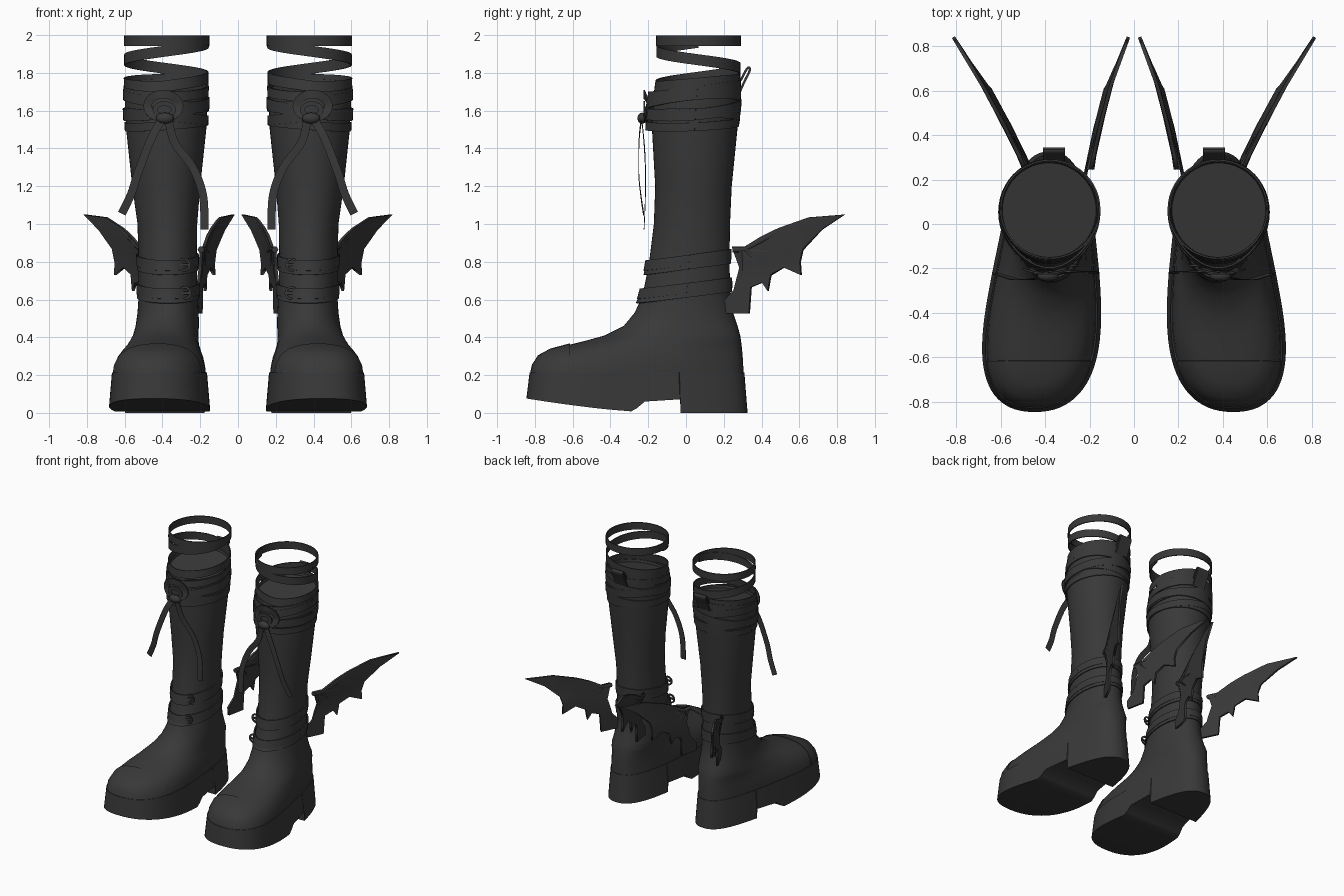
import bpy, bmesh, math
from mathutils import Vector

if "Cube" in bpy.data.objects:
    bpy.data.objects.remove(bpy.data.objects["Cube"])

leather = bpy.data.materials.new("charcoal leather")
leather.diffuse_color = (0.04, 0.04, 0.04, 1)
leather.use_nodes = True
leather.node_tree.nodes["Principled BSDF"].inputs["Base Color"].default_value = leather.diffuse_color
SEG = 48
TAU = 2 * math.pi
BACK_P = 0.82   # squareness of the heel

# Boot slices: z, front y, back y, rear centre x, rear half width, front centre x, front half width, roundness
ROWS = [
    (0.19, -0.825, 0.306, 0.378, 0.182, 0.447, 0.325, 0.87),
    (0.25, -0.812, 0.303, 0.378, 0.180, 0.447, 0.312, 0.87),
    (0.30, -0.78, 0.300, 0.377, 0.178, 0.442, 0.280, 0.87),
    (0.335, -0.715, 0.297, 0.376, 0.176, 0.435, 0.240, 0.87),
    (0.36, -0.62, 0.294, 0.376, 0.174, 0.425, 0.210, 0.87),
    (0.385, -0.52, 0.291, 0.376, 0.172, 0.415, 0.190, 0.88),
    (0.41, -0.43, 0.287, 0.374, 0.170, 0.40, 0.178, 0.89),
    (0.46, -0.33, 0.273, 0.371, 0.167, 0.383, 0.168, 0.94),
    (0.53, -0.272, 0.250, 0.37, 0.162, 0.37, 0.162, 1),
    (0.62, -0.23, 0.235, 0.37, 0.156, 0.37, 0.156, 1),
    (0.80, -0.195, 0.230, 0.373, 0.154, 0.373, 0.154, 1),
    (1.00, -0.17, 0.233, 0.374, 0.158, 0.374, 0.158, 1),
    (1.20, -0.163, 0.242, 0.38, 0.180, 0.38, 0.180, 1),
    (1.50, -0.18, 0.272, 0.38, 0.212, 0.38, 0.212, 1),
    (1.62, -0.175, 0.280, 0.381, 0.217, 0.381, 0.217, 1),
    (1.77, -0.155, 0.283, 0.381, 0.219, 0.381, 0.219, 1),
    (2.00, -0.15, 0.283, 0.377, 0.218, 0.377, 0.218, 1),
]


def row_at(z):
    z = min(max(z, ROWS[0][0]), ROWS[-1][0])
    for a, b in zip(ROWS, ROWS[1:]):
        if z <= b[0]:
            k = (z - a[0]) / (b[0] - a[0])
            return [p + (q - p) * k for p, q in zip(a, b)]


def section(z, t, off=0.0):
    """Point on the boot surface at height z and angle t (t = 0 is +x, t = pi/2 is the back)."""
    _, y0, y1, xr, wr, xf, wf, p = row_at(z)
    c, s = math.cos(t), math.sin(t)
    if s > 0 and p < 0.9:
        p = BACK_P
    sy = math.copysign(abs(s) ** p, s)
    sx = math.copysign(abs(c) ** p, c)
    k = ((1 - sy) / 2) ** 1.7
    y = (y0 + y1) / 2 + ((y1 - y0) / 2 + off) * sy
    return Vector((xr + (xf - xr) * k + (wr + (wf - wr) * k + off) * sx, y, z))


def finish(name, bm, thick=0, angle=40):
    """Turn a bmesh into a mirrored pair of parts."""
    bmesh.ops.recalc_face_normals(bm, faces=bm.faces[:])
    bm.edges.index_update()
    rims = [e.index for e in bm.edges if e.is_boundary]
    me = bpy.data.meshes.new(name)
    bm.to_mesh(me)
    bm.free()
    ob = bpy.data.objects.new(name, me)
    bpy.context.collection.objects.link(ob)
    me.materials.append(leather)
    bpy.ops.object.select_all(action='DESELECT')
    ob.select_set(True)
    bpy.context.view_layer.objects.active = ob
    bpy.ops.object.shade_smooth_by_angle(angle=math.radians(angle))
    if thick:
        for i in rims:
            me.edges[i].use_edge_sharp = True
        m = ob.modifiers.new("thickness", 'SOLIDIFY')
        m.thickness, m.offset = thick, 0
    ob.modifiers.new("other_boot", 'MIRROR')
    return ob


def loft(rings, closed=True, caps=(False, False)):
    bm = bmesh.new()
    vs = [[bm.verts.new(p) for p in r] for r in rings]
    n = len(rings[0])
    for a, b in zip(vs, vs[1:]):
        for i in range(n if closed else n - 1):
            j = (i + 1) % n
            bm.faces.new((a[i], a[j], b[j], b[i]))
    for ring, cap in zip((vs[0], vs[-1]), caps):
        if cap:
            bm.faces.new(ring)
    return bm


def around(f):
    return [f(TAU * i / SEG) for i in range(SEG)]


def band(name, zfun, height, off, turns=1.0, start=0.0, thick=0.008, peak=0.0):
    """Strap on the boot surface; zfun is its centre height by angle, peak pulls its front forward."""
    n = int(SEG * turns)
    ts = [start + TAU * turns * i / n for i in range(n + 1)]
    rings = [[section(zfun(t) + d, t, off) - Vector((0, peak * max(0, -math.sin(t)) ** 4, 0))
              for t in ts] for d in (-height / 2, height / 2)]
    return finish(name, loft(rings, closed=False), thick)


def strip(name, pts, width, side, thick=0.008):
    """Ribbon along a smoothed path; side is the width direction, or None for across in x-z."""
    pts = [Vector(p) for p in pts]
    path = []
    for i in range(len(pts) - 1):
        a, b, c, d = pts[max(i - 1, 0)], pts[i], pts[i + 1], pts[min(i + 2, len(pts) - 1)]
        for k in range(5):
            u = k / 5
            path.append(0.5 * (2 * b + (c - a) * u + (2 * a - 5 * b + 4 * c - d) * u * u
                               + (3 * b - a - 3 * c + d) * u ** 3))
    path.append(pts[-1])
    rings = []
    for i, p in enumerate(path):
        t = path[min(i + 1, len(path) - 1)] - path[max(i - 1, 0)]
        w = Vector(side) if side else Vector((t.z, 0, -t.x)).normalized()
        rings.append([p - w * width / 2, p + w * width / 2])
    return finish(name, loft(rings, closed=False), thick)


def flat_ring(name, centre, ax, az, width, bend=0.0, thick=0.008, n=24):
    """Flat oval ribbon ring facing the front, bent back at its sides."""
    rings = [[(centre[0] + (ax - d) * math.cos(t), centre[1] + bend * math.cos(t) ** 2,
               centre[2] + (az - d) * math.sin(t)) for t in (TAU * i / n for i in range(n))]
             for d in (0, width)]
    return finish(name, loft(rings), thick)


# Boot upper with sloping rim and shallow closed opening
def rim(t, off, drop=0):
    p = section(1.74, t, off)
    p.z = 1.70 + 0.16 * max(p.y + 0.15, 0) - drop
    return p


rings = [around(lambda t: section(r[0], t)) for r in ROWS if r[0] < 1.65]
rings += [around(lambda t: rim(t, 0)), around(lambda t: rim(t, -0.005)),
          around(lambda t: rim(t, -0.008, 0.02))]
finish("boot_upper", loft(rings, caps=(False, True)), angle=50)

# Toe cap, a slightly raised shell over the front of the foot
rings = [around(lambda t: section(z, t, 0.002) + Vector((0, 0, 0.004)))
         for z in (0.20, 0.25, 0.30, 0.335, 0.36, 0.385, 0.40)]
bm = loft(rings)
bmesh.ops.bisect_plane(bm, geom=bm.verts[:] + bm.edges[:] + bm.faces[:], plane_co=(0, -0.615, 0),
                       plane_no=(0, 1, 0), clear_outer=True)
finish("toe_cap", bm, 0.004)

# Sole with toe spring, arch gap and heel block
Y_MID, Y_HALF = -0.26, 0.566
stations = []
for i in range(24):
    y = Y_MID - Y_HALF * math.cos(math.pi / 2 * i / 24)
    if y < -0.31:
        stations.append((y, 0.01 + 0.07 * ((-0.3 - y) / 0.55) ** 1.3))
stations += [(-0.29, 0.008), (-0.26, 0.025), (-0.22, 0.06), (-0.04, 0.072), (-0.036, 0.0)]
stations += [(-0.036 + 0.342 * math.sin(math.pi / 2 * i / 14), 0.0) for i in range(1, 15)]
rings = []
for y, zb in stations:
    ring = []
    s = max(-1, min(1, (y - Y_MID) / Y_HALF))
    t = math.asin(math.copysign(abs(s) ** (1 / (BACK_P if s > 0 else 0.87)), s))
    for z, off, sgn in ((zb, 0.02, -1), (zb, 0.02, 1), (0.215, 0.003, 1), (0.215, 0.003, -1)):
        p = section(0.19, t if sgn > 0 else math.pi - t, off)
        p.z = z
        ring.append(p)
    rings.append(ring)
finish("sole", loft(rings, caps=(True, True)))

# Loose spiral ribbon above the boot: one level loop, then a falling coil
band("top_ribbon_loop", lambda t: 1.971, 0.056, 0.004)
band("ribbon_coil", lambda t: max(1.962 - 0.185 * (t - math.pi) / TAU, 1.745 + 0.02 * math.sin(t)),
     0.058, 0.001, turns=2.0, start=math.pi)

# Crossing wraps below the rim
for i, (z, tx, ty, h, off) in enumerate([
        (1.705, 0.0, 0.03, 0.05, 0.004), (1.655, 0.03, 0.02, 0.055, 0.006),
        (1.61, -0.03, 0.02, 0.06, 0.009), (1.57, 0.02, 0.0, 0.05, 0.006),
        (1.53, -0.015, 0.01, 0.045, 0.004)]):
    band(f"calf_wrap_{i + 1}", lambda t: z + tx * math.cos(t) + ty * math.sin(t), h, off, peak=0.028)

# Ankle straps and their buckles
for i, (z, off) in enumerate([(0.81, 0.007), (0.66, 0.008)]):
    zf = lambda t: z + 0.03 * math.sin(t)
    band(f"ankle_strap_{i + 1}", zf, 0.055, off, peak=0.01)
    band(f"ankle_strap_edge_{i + 1}", lambda t: zf(t) - 0.035, 0.03, off - 0.003, peak=0.008)
    p = section(z - 0.025, math.radians(240), 0.02)
    flat_ring(f"buckle_{i + 1}", p, 0.036, 0.036, 0.012, n=16)
    strip(f"buckle_prong_{i + 1}", [p + Vector((-0.03, 0, 0)), p + Vector((0.045, -0.01, 0))],
          0.014, (0, 0, 1))

# Front bow: flat oval loops, knot and two hanging tails
flat_ring("bow_loop", (0.395, -0.222, 1.625), 0.106, 0.085, 0.045, bend=0.02)
flat_ring("bow_inner_loop", (0.39, -0.222, 1.605), 0.062, 0.045, 0.025)
bm = bmesh.new()
bmesh.ops.create_icosphere(bm, subdivisions=2, radius=1)
for v in bm.verts:
    v.co = Vector((0.387 + 0.05 * v.co.x, -0.232 + 0.026 * v.co.y, 1.56 + 0.03 * v.co.z))
finish("bow_knot", bm)
strip("bow_tail_outer", [(0.40, -0.235, 1.56), (0.46, -0.248, 1.45), (0.53, -0.25, 1.27),
                         (0.565, -0.24, 1.16), (0.615, -0.225, 1.055)], 0.043, None, 0.004)
strip("bow_tail_inner", [(0.37, -0.235, 1.56), (0.335, -0.222, 1.43), (0.24, -0.215, 1.30),
                         (0.185, -0.215, 1.15), (0.178, -0.222, 0.97)], 0.043, None, 0.004)

# Pull tab at the back of the rim
strip("pull_tab", [(0.36, 0.285, 1.70), (0.36, 0.312, 1.76), (0.36, 0.338, 1.815),
                   (0.36, 0.325, 1.825), (0.36, 0.29, 1.76)], 0.10, (1, 0, 0), 0.012)

# Bat wings: shared side outline, swept outward by a path in plan
OUTLINE = [(0.245, 0.88), (0.31, 0.88), (0.40, 0.935), (0.495, 0.98), (0.65, 1.035), (0.84, 1.05),
           (0.72, 0.97), (0.62, 0.865), (0.605, 0.80), (0.61, 0.73), (0.52, 0.77), (0.45, 0.73),
           (0.435, 0.645), (0.405, 0.69), (0.345, 0.665), (0.335, 0.525), (0.20, 0.525),
           (0.195, 0.585), (0.255, 0.65), (0.285, 0.77)]
BONES = [[(0.245, 0.864), (0.31, 0.864), (0.495, 0.963), (0.65, 1.02), (0.83, 1.047)],
         [(0.31, 0.865), (0.47, 0.85), (0.605, 0.74)], [(0.30, 0.86), (0.39, 0.77), (0.435, 0.655)],
         [(0.29, 0.86), (0.30, 0.70), (0.25, 0.54)]]
SWEEPS = {"outer": [(0.19, 0.46), (0.45, 0.587), (0.62, 0.68), (0.84, 0.812)],
          "inner": [(0.19, 0.205), (0.43, 0.155), (0.62, 0.105), (0.84, 0.025)]}


def swept(path, y):
    for (ya, xa), (yb, xb) in zip(path, path[1:]):
        if y <= yb:
            break
    return xa + (xb - xa) * (y - ya) / (yb - ya)


for side, path in SWEEPS.items():
    bow = -0.025 if side == "outer" else 0.02

    def place(y, z):
        depth = min(max((0.88 + 0.3 * max(y - 0.3, 0) - z) / 0.2, 0), 1)
        return swept(path, y) + bow * math.sin(depth * math.pi / 2)

    bm = bmesh.new()
    bm.faces.new([bm.verts.new((0, y, z)) for y, z in OUTLINE])
    for axis, cuts in ((1, (0.38, 0.45, 0.53, 0.62)), (2, (0.62, 0.70, 0.78, 0.86, 0.94))):
        for cut in cuts:
            no = Vector((0, axis == 1, axis == 2))
            bmesh.ops.bisect_plane(bm, geom=bm.verts[:] + bm.edges[:] + bm.faces[:],
                                   plane_co=no * cut, plane_no=no)
    bmesh.ops.triangulate(bm, faces=bm.faces[:])
    for v in bm.verts:
        v.co.x = place(v.co.y, v.co.z)
    finish(f"{side}_wing", bm, 0.016)
    for k, bone in enumerate(BONES):
        rings = []
        for i, (y, z) in enumerate(bone):
            r = (0.018 if k == 0 else 0.013) * (1 - 0.8 * i / (len(bone) - 1))
            d = Vector(bone[min(i + 1, len(bone) - 1)]) - Vector(bone[max(i - 1, 0)])
            d.normalize()
            rings.append([(place(y, z) + r * math.cos(u), y - d.y * r * math.sin(u),
                           z + d.x * r * math.sin(u)) for u in (TAU * j / 6 for j in range(6))])
        finish(f"{side}_wing_bone_{k + 1}", loft(rings, caps=(True, True)), angle=60)
